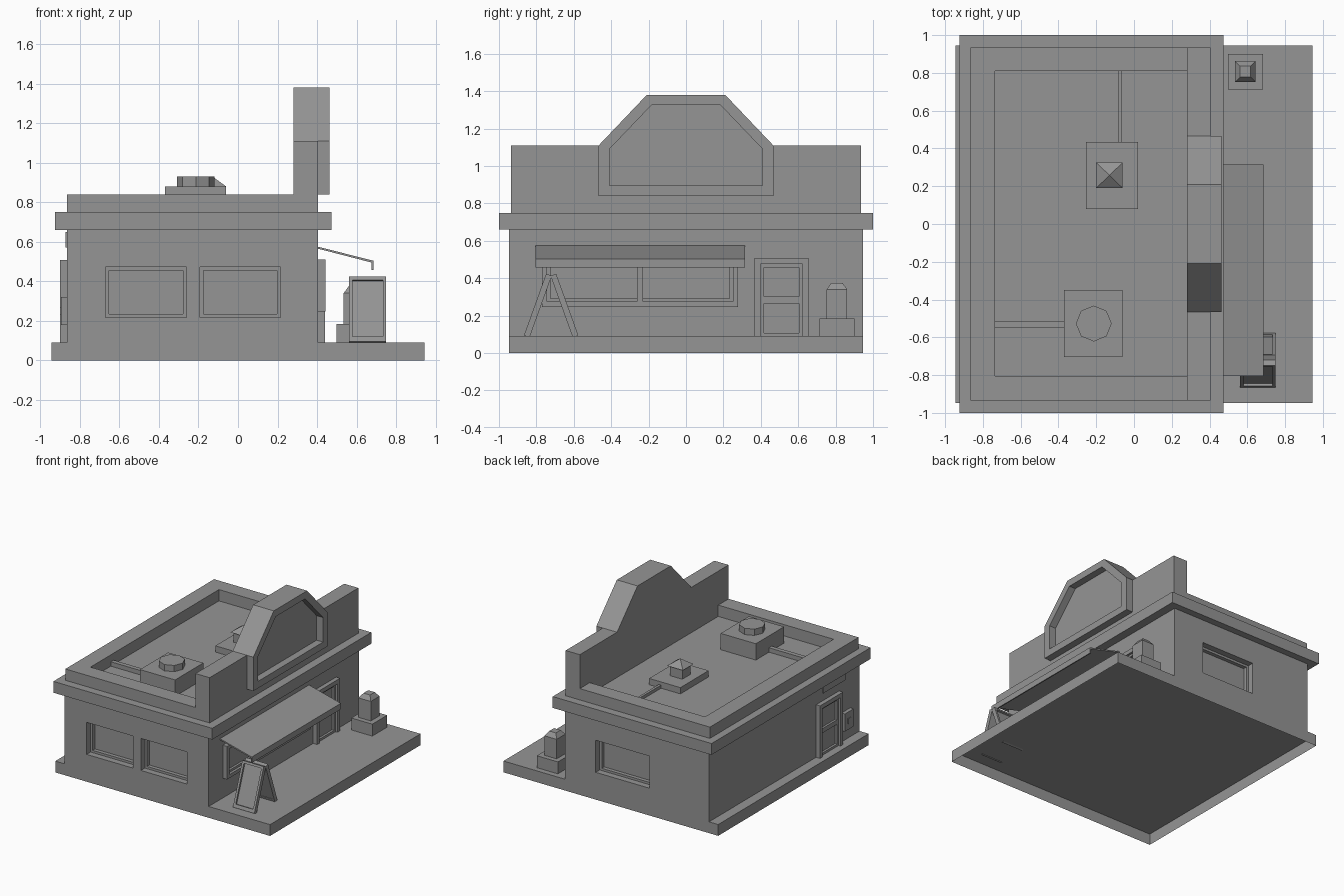
import bpy, bmesh, math
from mathutils import Vector

if "Cube" in bpy.data.objects:
    bpy.data.objects.remove(bpy.data.objects["Cube"], do_unlink=True)

grey = bpy.data.materials.new("plain grey")
grey.use_nodes = True
grey.diffuse_color = (0.3, 0.3, 0.3, 1)
grey.node_tree.nodes["Principled BSDF"].inputs["Base Color"].default_value = (0.3, 0.3, 0.3, 1)

W, E, S, N = -0.865, 0.405, -0.947, 0.945  # wall faces
GROUND, ROOF, RIM = 0.09, 0.75, 0.84


# Each plane turns (across, up, outward) into a world position
def front(u, v, d): return (u, S - d, v)
def back(u, v, d): return (u, N + d, v)
def street(u, v, d): return (E + d, u, v)
def rear(u, v, d): return (W - d, u, v)
def side(u, v, d): return (u, d, v)
def flat(u, v, d): return (u, v, d)


def finish(name, bm):
    bmesh.ops.recalc_face_normals(bm, faces=bm.faces)
    mesh = bpy.data.meshes.new(name)
    bm.to_mesh(mesh)
    bm.free()
    mesh.materials.append(grey)
    ob = bpy.data.objects.new(name, mesh)
    bpy.context.collection.objects.link(ob)
    return ob


def rect(u0, u1, v0, v1):
    return [(u0, v0), (u1, v0), (u1, v1), (u0, v1)]


def inset(u0, u1, v0, v1, w):
    return rect(u0 + w, u1 - w, v0 + w, v1 - w)


def prism(name, outline, plane, d0, d1, top=None, closed=True):
    """Solid between an outline and the same (or another) outline further out."""
    bm = bmesh.new()
    a = [bm.verts.new(plane(u, v, d0)) for u, v in outline]
    b = [bm.verts.new(plane(u, v, d1)) for u, v in top or outline]
    if closed:
        bm.faces.new(a)
    bm.faces.new(b)
    for i in range(len(a)):
        j = (i + 1) % len(a)
        bm.faces.new((a[i], a[j], b[j], b[i]))
    return finish(name, bm)


def ring(name, outer, inner, plane, d0, d1):
    """Frame with an open middle."""
    bm = bmesh.new()
    loops = [[bm.verts.new(plane(u, v, d)) for u, v in pts]
             for pts, d in ((outer, d0), (outer, d1), (inner, d1), (inner, d0))]
    for k in range(4):
        a, b = loops[k], loops[(k + 1) % 4]
        for i in range(len(a)):
            j = (i + 1) % len(a)
            bm.faces.new((a[i], a[j], b[j], b[i]))
    return finish(name, bm)


def block(name, x0, x1, y0, y1, z0, z1):
    return prism(name, rect(x0, x1, y0, y1), flat, z0, z1)


# Ground slab (a shell, open underneath), walls and cornice
prism("ground_slab", rect(-0.945, 0.945, S, N), flat, 0, GROUND, closed=False)
walls = block("walls", W, E, S, N, GROUND, ROOF - 0.02)
block("cornice", -0.925, 0.473, -1, 1, 0.66, ROOF)

# Recessed side windows
windows = [("front_window_right", front, -0.67, -0.26),
           ("front_window_left", front, -0.192, 0.215),
           ("back_window", back, -0.34, 0.133)]
for name, plane, u0, u1 in windows:
    size = (u0, u1, 0.217, 0.472)
    cutter = prism("cutter", rect(*size), plane, -0.08, 0.05)
    cutter.hide_render = True
    mod = walls.modifiers.new("opening", "BOOLEAN")
    mod.operation, mod.object, mod.solver = "DIFFERENCE", cutter, "EXACT"
    bpy.context.view_layer.objects.active = walls
    bpy.ops.object.modifier_apply(modifier=mod.name)
    bpy.data.objects.remove(cutter, do_unlink=True)
    ring(name + "_frame", rect(*size), inset(*size, 0.018), plane, -0.08, -0.05)

# Low roof rim, open towards the street wall
rim = [(0.28, -0.935), (W, -0.935), (W, 0.935), (0.28, 0.935),
       (0.28, 0.81), (-0.735, 0.81), (-0.735, -0.805), (0.28, -0.805)]
prism("roof_rim", rim, flat, ROOF, RIM)

# Stepped street parapet with a framed blank board
parapet = [(-0.935, ROOF), (0.935, ROOF), (0.935, 1.11), (0.467, 1.11),
           (0.21, 1.38), (-0.21, 1.38), (-0.467, 1.11), (-0.935, 1.11)]
prism("street_parapet", parapet, street, -0.125, 0)
board_outer = [(-0.467, RIM), (0.467, RIM), (0.467, 1.11),
               (0.21, 1.38), (-0.21, 1.38), (-0.467, 1.11)]
board_inner = [(-0.41, 0.895), (0.41, 0.895), (0.41, 1.09),
               (0.185, 1.325), (-0.185, 1.325), (-0.41, 1.09)]
ring("parapet_frame", board_outer, board_inner, street, 0, 0.057)

# Roof equipment
block("fan_box", -0.37, -0.06, -0.705, -0.35, ROOF, 0.88)
octagon = [(-0.213 + 0.095 * math.cos(i * math.pi / 4),
            -0.527 + 0.095 * math.sin(i * math.pi / 4)) for i in range(8)]
prism("fan_cap", octagon, flat, 0.88, 0.93)
block("fan_duct", -0.735, -0.37, -0.55, -0.515, ROOF, 0.785)
block("vent_slab", -0.255, 0.02, 0.08, 0.435, ROOF, 0.80)
block("vent_stack", -0.185, -0.075, 0.205, 0.31, 0.80, 0.88)
block("vent_pipe", -0.085, -0.065, 0.435, 0.81, ROOF, 0.775)
prism("vent_roof", rect(-0.2, -0.06, 0.19, 0.325), flat, 0.88, 0.93,
      rect(-0.131, -0.129, 0.257, 0.259))

# Street window with two panes
size = (-0.77, 0.278, 0.247, 0.51)
ring("street_window_frame", rect(*size), inset(*size, 0.028), street, 0, 0.038)
ring("street_window_sash", inset(*size, 0.028), inset(*size, 0.046), street, 0, 0.018)
prism("street_window_mullion", rect(-0.263, -0.231, 0.275, 0.482), street, 0, 0.03)


# Doors with two panels each
def door(name, plane, u0, u1):
    a, b, top = u0 + 0.032, u1 - 0.032, 0.475
    surround = [(u0, GROUND), (u0, 0.508), (u1, 0.508), (u1, GROUND),
                (b, GROUND), (b, top), (a, top), (a, GROUND)]
    prism(name + "_surround", surround, plane, 0, 0.035)
    for part, v0, v1 in (("lower", GROUND, 0.284), ("upper", 0.284, top)):
        ring(name + "_" + part + "_panel", rect(a, b, v0, v1),
             inset(a, b, v0, v1, 0.018), plane, 0, 0.018)


door("street_door", street, 0.367, 0.655)
door("rear_door", rear, -0.69, -0.40)
prism("rear_vent_plate", rect(-0.76, -0.48, 0.57, 0.65), rear, 0, 0.008)
prism("meter_box", rect(-0.83, -0.72, 0.18, 0.32), rear, 0, 0.03)
prism("meter_dial", rect(-0.795, -0.755, 0.23, 0.27), rear, 0.03, 0.035)

# Thin sloping awning with a hanging lip
awning = [(E, 0.565), (E, 0.575), (0.685, 0.504), (0.685, 0.457),
          (0.676, 0.457), (0.676, 0.495)]
prism("awning", awning, side, -0.805, 0.315)

# Post on a plinth
block("post_plinth", 0.498, 0.683, 0.713, 0.9, GROUND, 0.185)
block("post", 0.535, 0.643, 0.752, 0.862, 0.185, 0.34)
prism("post_cap", rect(0.535, 0.643, 0.752, 0.862), flat, 0.34, 0.375,
      rect(0.56, 0.618, 0.777, 0.837))

# Folding pavement board, two leaning framed leaves
for name, s in (("front", -1), ("back", 1)):
    foot = Vector((0, -0.721 + s * 0.13, GROUND))
    up = Vector((0, -s * 0.118, 0.328)).normalized()
    out = Vector((0, s * up.z, abs(up.y)))

    def leaf(u, v, d):
        return Vector((u, 0, 0)) + foot + up * v + out * d

    middle = rect(0.58, 0.733, 0.027, 0.331)
    ring(name + "_board_frame", rect(0.562, 0.75, 0, 0.349), middle, leaf, -0.016, 0.016)
    prism(name + "_board_panel", middle, leaf, -0.014, 0.002)
